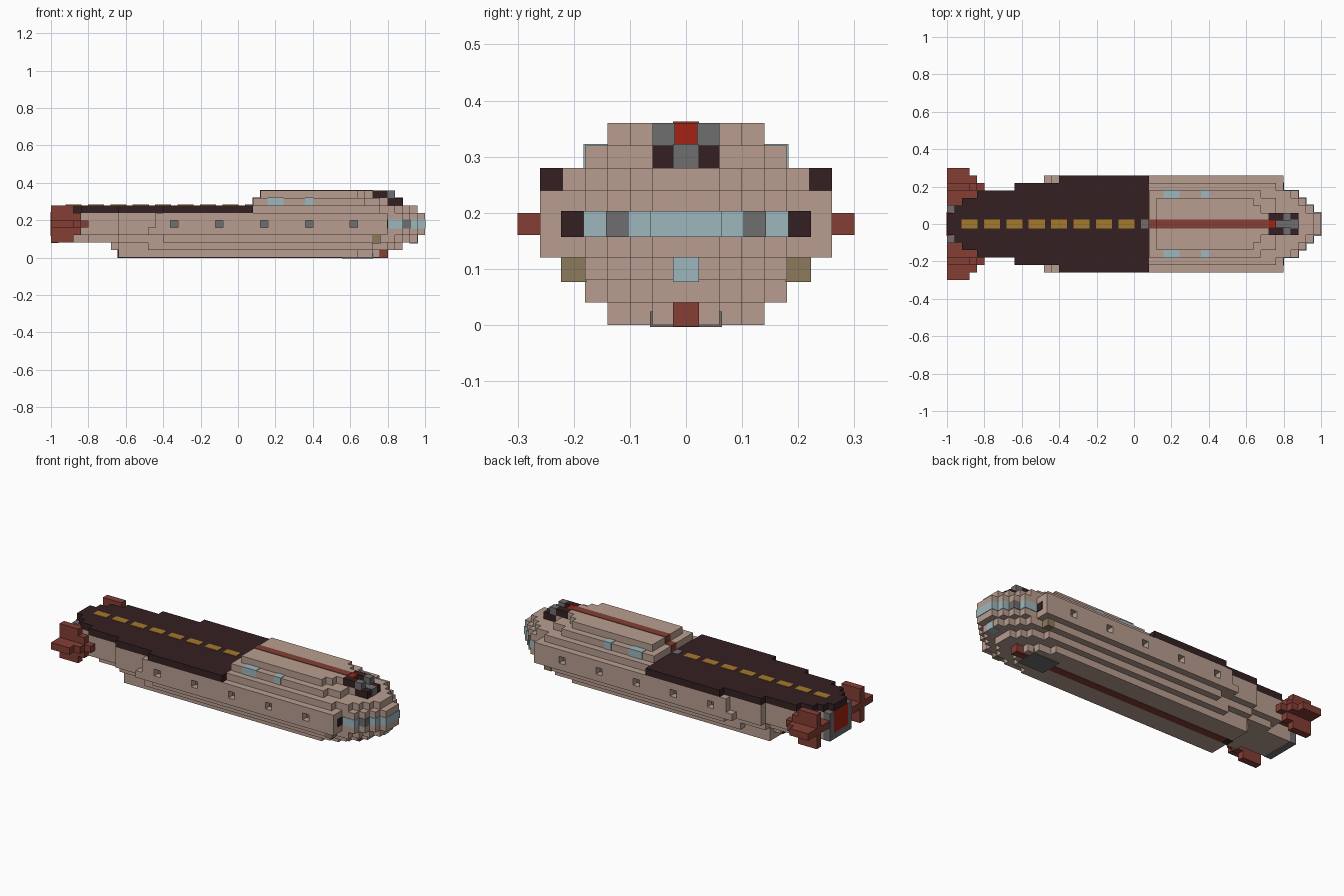
import bpy, bmesh

cube = bpy.data.objects.get("Cube")
if cube:
    bpy.data.objects.remove(cube, do_unlink=True)

U = 0.04       # one block
SKIN = 0.003   # how far inlaid blocks stand proud


def material(name, hexcode):
    rgb = [int(hexcode[i:i + 2], 16) / 255 for i in (0, 2, 4)]
    lin = [c / 12.92 if c <= 0.04045 else ((c + 0.055) / 1.055) ** 2.4 for c in rgb]
    m = bpy.data.materials.new(name)
    m.use_nodes = True
    m.diffuse_color = (*lin, 1)
    m.node_tree.nodes["Principled BSDF"].inputs["Base Color"].default_value = (*lin, 1)
    return m


tan = material("tan_hull", "B89E90")
dark = material("dark_deck", "342022")
grey = material("grey_metal", "6E6E6E")
blue = material("pale_blue_glass", "9DB7BE")
rust = material("rust_red", "833E34")
red = material("bright_red", "A32212")
gold = material("gold_paint", "A5782D")
olive = material("olive_lamp", "8C7A5C")


def finish(name, bm, mat):
    bmesh.ops.recalc_face_normals(bm, faces=bm.faces)
    mesh = bpy.data.meshes.new(name)
    bm.to_mesh(mesh)
    bm.free()
    mesh.materials.append(mat)
    obj = bpy.data.objects.new(name, mesh)
    bpy.context.collection.objects.link(obj)
    return obj


def layer(name, mat, z, steps, end):
    """One block-high slab; steps are (start x, blocks either side of centre)."""
    side = []
    for i, (x, n) in enumerate(steps):
        nxt = steps[i + 1][0] if i + 1 < len(steps) else end
        side += [(x * U, (n + 0.5) * U), (nxt * U, (n + 0.5) * U)]
    outline = side + [(x, -y) for x, y in reversed(side)]
    bm = bmesh.new()
    face = bm.faces.new([bm.verts.new((x, y, z * U)) for x, y in outline])
    ext = bmesh.ops.extrude_face_region(bm, geom=[face])
    top = [v for v in ext["geom"] if isinstance(v, bmesh.types.BMVert)]
    bmesh.ops.translate(bm, verts=top, vec=(0, 0, U))
    return finish(name, bm, mat)


def box(name, mat, x, y, z, grow=0.0, mirror=False):
    """Block from ranges x, y, z counted in blocks; y block 0 is the centre."""
    bm = bmesh.new()
    for s in (1, -1) if mirror else (1,):
        lo = [x[0] * U, (y[0] - 0.5) * U, z[0] * U]
        hi = [x[1] * U, (y[1] - 0.5) * U, z[1] * U]
        made = bmesh.ops.create_cube(bm, size=1)["verts"]
        for v in made:
            v.co = [(a + b) / 2 + c * (b - a + 2 * grow) for a, b, c in zip(lo, hi, v.co)]
            v.co.y *= s
    return finish(name, bm, mat)


# Hull slabs, keel to roof
layer("keel_slab", tan, 0, [(-16, 3), (16, 2), (18, 1), (19, 0)], 20)
layer("lower_bilge", tan, 1, [(-17, 2), (-16, 3), (-12, 4), (18, 3), (20, 2), (21, 1)], 22)
layer("upper_bilge", tan, 2,
      [(-24, 2), (-20, 3), (-16, 4), (-10, 5), (19, 4), (21, 3), (22, 2), (23, 1)], 24)
nose = [(20, 4), (22, 3), (23, 2), (24, 1)]
layer("lower_side", tan, 3, [(-24, 2), (-21, 4), (-16, 5), (-12, 6)] + nose, 25)

# Middle slab has a row of sunken portholes
ports = [-9, -3, 3, 9, 15]
notched = [step for p in ports for step in ((p, 5), (p + 1, 6))]
layer("middle_side", tan, 4, [(-24, 2), (-21, 4), (-16, 5), (-11, 6)] + notched + nose, 25)
for p in ports:
    box("porthole", grey, (p, p + 1), (5, 6), (4, 5), SKIN, True)

layer("upper_side", tan, 5, [(-25, 2), (-23, 3), (-21, 4), (-16, 5), (-11, 6)] + nose, 25)
layer("shoulder", tan, 6, [(2, 5), (19, 4), (21, 3), (22, 2), (23, 1)], 24)
layer("cabin", tan, 7, [(2, 4), (17, 3), (19, 1)], 20)
layer("cabin_roof", tan, 8, [(3, 3), (16, 2), (17, 1)], 18)

# Flight deck with centre dashes
layer("flight_deck", dark, 6, [(-25, 1), (-24, 2), (-23, 3), (-21, 4), (-16, 5), (-10, 6)], 2)
for i in range(8):
    x = -23 + 3 * i
    box("deck_dash", gold, (x, x + 2), (0, 1), (6.5, 7), SKIN)
box("deck_hook", grey, (1, 2), (0, 1), (6.5, 7), SKIN)

# Roof stripe stepping down to the deck, and the keel stripe
box("roof_stripe", rust, (3, 18), (0, 1), (8, 9), SKIN)
box("roof_stripe_step", rust, (2, 3), (0, 1), (7, 8), SKIN)
box("keel_stripe", rust, (-15, 20), (0, 1), (0, 1), SKIN)
box("keel_stripe_end", dark, (-16, -15), (0, 1), (0, 1), SKIN)
box("keel_hatch", grey, (14, 18), (-1, 2), (0, 0.5), SKIN * 1.3)

# Cabin windows
for x in ((4, 6), (9, 10)):
    box("cabin_window", blue, x, (4, 5), (7, 8), SKIN, True)

# Nose band: glass with grey and dark posts
box("nose_glass_front", blue, (24, 25), (-1, 2), (4, 5), SKIN)
box("nose_glass_inner", blue, (23, 24), (2, 3), (4, 5), SKIN, True)
box("nose_post", grey, (22, 23), (3, 4), (4, 5), SKIN, True)
box("nose_glass_side", blue, (20, 22), (4, 5), (4, 5), SKIN, True)
box("nose_vent", dark, (19, 20), (5, 6), (4, 5), SKIN, True)
box("chin_glass", blue, (23, 24), (0, 1), (2, 3), SKIN)
box("chin_lamp", olive, (18, 19), (5, 6), (2, 3), SKIN, True)

# Turret on the front of the roof
box("turret_light", red, (18, 19), (0, 1), (8, 9))
box("turret_core", grey, (19, 22), (0, 1), (7, 8), SKIN)
box("turret_arm", dark, (18, 20), (1, 2), (8, 9), 0, True)
box("turret_tip", grey, (20, 21), (1, 2), (8, 9), 0, True)
box("turret_base", dark, (20, 22), (1, 2), (7, 8), 0, True)

# Tail fins: a cross on each side
box("tail_fin_upright", rust, (-25, -22), (5, 6), (2, 7), 0, True)
box("tail_fin_upright_root", rust, (-22, -21), (5, 6), (3, 6), 0, True)
box("tail_fin_flat", rust, (-25, -22), (3, 8), (4, 5), 0, True)
box("tail_fin_flat_step", rust, (-22, -21), (4, 7), (4, 5), 0, True)
box("tail_fin_flat_root", rust, (-21, -20), (4, 6), (4, 5), 0, True)

# Engine at the stern
box("engine_housing", grey, (-25, -24), (-2, 3), (2, 6), SKIN / 3)
box("engine_glow", red, (-25, -24.5), (-1, 2), (3, 6), SKIN)
